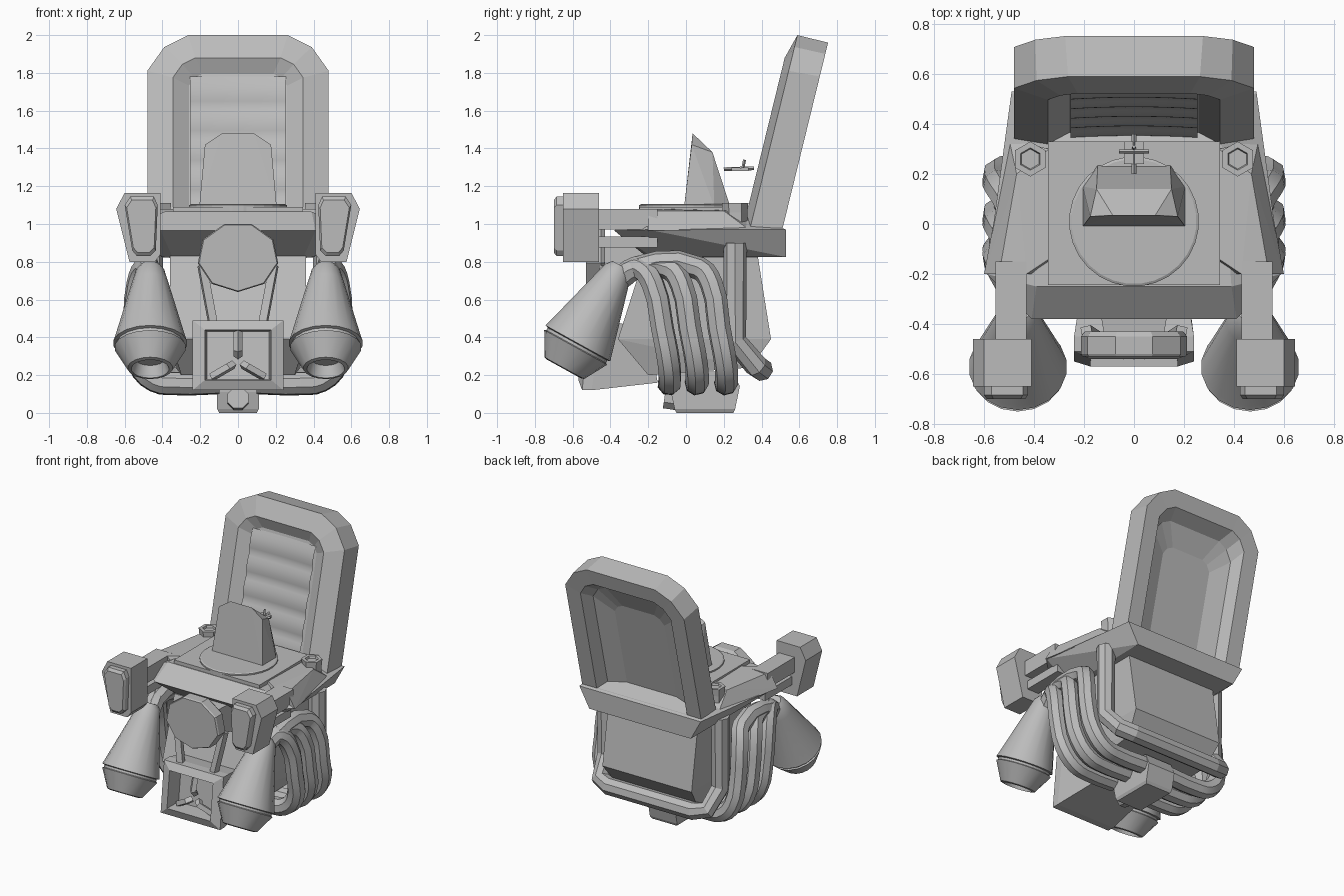
import bpy, bmesh, math
from mathutils import Vector

if "Cube" in bpy.data.objects:
    bpy.data.objects.remove(bpy.data.objects["Cube"], do_unlink=True)

grey = bpy.data.materials.new("plain_grey")
grey.use_nodes = True
grey.diffuse_color = (0.5, 0.5, 0.5, 1)
grey.node_tree.nodes["Principled BSDF"].inputs["Base Color"].default_value = (0.5, 0.5, 0.5, 1)


def finish(name, bm, smooth=False):
    bmesh.ops.recalc_face_normals(bm, faces=bm.faces)
    me = bpy.data.meshes.new(name)
    bm.to_mesh(me)
    bm.free()
    me.materials.append(grey)
    if smooth:
        me.shade_smooth()
        me.set_sharp_from_angle(angle=math.radians(32))
    ob = bpy.data.objects.new(name, me)
    bpy.context.scene.collection.objects.link(ob)
    return ob


def both(points):
    return points + [(-x, y, z) for x, y, z in points]


def hull(name, points):
    bm = bmesh.new()
    for p in points:
        bm.verts.new(p)
    res = bmesh.ops.convex_hull(bm, input=bm.verts)
    loose = {v for v in res["geom_interior"] + res["geom_unused"] if isinstance(v, bmesh.types.BMVert)}
    bmesh.ops.delete(bm, geom=list(loose), context='VERTS')
    bmesh.ops.dissolve_limit(bm, angle_limit=0.02, verts=bm.verts, edges=bm.edges)
    return finish(name, bm)


def box(name, x0, x1, y0, y1, z0, z1):
    return hull(name, [(x, y, z) for x in (x0, x1) for y in (y0, y1) for z in (z0, z1)])


def loft(name, rings, smooth=False):
    bm = bmesh.new()
    loops = [[bm.verts.new(p) for p in r] for r in rings]
    n = len(loops[0])
    for a, b in zip(loops, loops[1:]):
        for i in range(n):
            bm.faces.new((a[i], a[(i + 1) % n], b[(i + 1) % n], b[i]))
    bm.faces.new(loops[0])
    bm.faces.new(loops[-1])
    return finish(name, bm, smooth)


def lathe(name, start, axis, profile, sides, smooth=False):
    # rings of (distance along axis, radius)
    rot = Vector(axis).normalized().to_track_quat('Z', 'Y').to_matrix()
    rings = []
    for t, r in profile:
        ring = []
        for i in range(sides):
            a = 2 * math.pi * (i + 0.5) / sides
            ring.append(Vector(start) + rot @ Vector((r * math.cos(a), r * math.sin(a), t)))
        rings.append(ring)
    return loft(name, rings, smooth)


def tube(name, path, radius, res=2, curved=False):
    cu = bpy.data.curves.new(name, 'CURVE')
    cu.dimensions = '3D'
    cu.bevel_depth = radius
    cu.bevel_resolution = res
    cu.use_fill_caps = True
    cu.resolution_u = 3
    sp = cu.splines.new('BEZIER' if curved else 'POLY')
    points = sp.bezier_points if curved else sp.points
    points.add(len(path) - 1)
    for p, co in zip(points, path):
        if curved:
            p.co = co
            p.handle_left_type = p.handle_right_type = 'AUTO'
        else:
            p.co = (*co, 1)
    tmp = bpy.data.objects.new(name + "_tmp", cu)
    bpy.context.scene.collection.objects.link(tmp)
    dg = bpy.context.evaluated_depsgraph_get()
    me = bpy.data.meshes.new_from_object(tmp.evaluated_get(dg))
    bm = bmesh.new()
    bm.from_mesh(me)
    bpy.data.objects.remove(tmp, do_unlink=True)
    bpy.data.curves.remove(cu)
    bpy.data.meshes.remove(me)
    for f in bm.faces:
        f.smooth = False
    return finish(name, bm, curved)


# Backrest: leaning frame with a hollow on both faces
def lean(x, z, off):
    return (x, 0.345 + 0.245 * (z - 1) + off, z)


def backrest_ring(hw, top, off, c):
    half = [(hw, 0.98), (hw, top - 2.1 * c), (hw - c, top - 0.7 * c), (hw - 2.4 * c, top)]
    return [lean(x, z, off) for x, z in half] + [lean(-x, z, off) for x, z in reversed(half)]


loft("backrest_frame", [
    backrest_ring(0.2, 1.66, 0.045, 0.03), backrest_ring(0.33, 1.8, 0.085, 0.05),
    backrest_ring(0.365, 1.85, 0.17, 0.05),
    backrest_ring(0.48, 1.96, 0.172, 0.085), backrest_ring(0.48, 2.0, 0, 0.09),
    backrest_ring(0.345, 1.88, -0.038, 0.05), backrest_ring(0.26, 1.795, 0.012, 0.03)])

# Ribbed cushion
bm = bmesh.new()
rows, cols = 30, 8
grid = []
for j in range(rows + 1):
    z = 1.0 + 0.78 * j / rows
    row = []
    for i in range(cols + 1):
        u = 2 * i / cols - 1
        rib = 0.013 * abs(math.sin(math.pi * 5 * j / rows))
        row.append(bm.verts.new(lean(0.255 * u, z, 0.008 - rib - 0.008 * u * u)))
    grid.append(row)
for j in range(rows):
    for i in range(cols):
        bm.faces.new((grid[j][i], grid[j][i + 1], grid[j + 1][i + 1], grid[j + 1][i]))
finish("backrest_cushion", bm, True)

# Deck with undercut skirt, top plate and turntable
hull("deck", both([(0.49, 0.53, 0.97), (0.59, -0.2, 0.97), (0.41, -0.38, 0.965),
                   (0.41, 0.53, 0.825), (0.4, -0.18, 0.825), (0.345, -0.2, 0.82),
                   (0.39, -0.25, 1.065), (0.35, 0.33, 1.05)]))
box("top_plate", -0.345, 0.345, -0.245, 0.33, 0.97, 1.09)
lathe("turntable", (0, 0.01, 1.05), (0, 0, 1), [(0, 0.26), (0.05, 0.26), (0.055, 0.25)], 28)
hull("screen", both([(0.205, -0.01, 1.09), (0.175, 0.03, 1.42), (0.085, 0.035, 1.48),
                     (0.15, 0.14, 1.38), (0.205, 0.15, 1.09), (0.145, 0.235, 1.09)]))

# Small hovering instrument behind the screen
box("instrument_body", -0.04, 0.04, 0.24, 0.33, 1.28, 1.3)
tube("instrument_rod", [(0, 0.2, 1.29), (0, 0.36, 1.295)], 0.01, 0)
tube("instrument_mast", [(0, 0.3, 1.29), (0, 0.31, 1.34)], 0.008, 0)
tube("instrument_bar", [(-0.06, 0.29, 1.3), (0.06, 0.29, 1.3)], 0.008, 0)

# Engine body, foot block and its front bolt
hull("engine_body", both([(0.36, -0.22, 0.83), (0.36, 0.38, 0.83), (0.36, -0.36, 0.39),
                          (0.36, 0.45, 0.39), (0.3, -0.2, 0.2), (0.33, 0.34, 0.24)]))
hull("foot_block", both([(0.11, -0.08, 0.22), (0.11, -0.08, 0.11), (0.11, -0.06, 0.02), (0.1, -0.05, 0),
                         (0.1, 0.25, 0), (0.11, 0.26, 0.02), (0.11, 0.285, 0.14), (0.11, 0.25, 0.22)]))
lathe("foot_bolt", (0, -0.05, 0.07), (0, -1, 0.15), [(0, 0.06), (0.065, 0.06)], 8)


# Front drum on a short neck
def drum_ring(k, y):
    angles = [2 * math.pi * i / 9 - math.pi / 2 for i in range(9)]
    return [(0.216 * k * math.cos(a), y, 0.825 + 0.185 * k * math.sin(a)) for a in angles]


loft("front_drum", [drum_ring(0.92, -0.43), drum_ring(1, -0.45), drum_ring(1, -0.52), drum_ring(0.97, -0.53)])
hull("drum_neck", both([(0.12, -0.44, 0.74), (0.12, -0.44, 0.91), (0.16, -0.2, 0.7), (0.16, -0.2, 0.93)]))


# Front box: tapered, with a framed recess holding three prongs
def front_ring(hw, z0, z1, y0, y1):
    return [(-hw, y0, z0), (hw, y0, z0), (hw, y1, z1), (-hw, y1, z1)]


loft("front_box", [front_ring(0.2, 0.16, 0.45, -0.15, -0.2), front_ring(0.24, 0.12, 0.49, -0.5, -0.45),
                   front_ring(0.24, 0.12, 0.49, -0.55, -0.51), front_ring(0.175, 0.175, 0.44, -0.57, -0.54),
                   front_ring(0.165, 0.18, 0.43, -0.45, -0.42)])
for k in range(3):
    a = math.radians(90 + 120 * k)
    d = Vector((math.cos(a), 0, math.sin(a)))
    c = Vector((0, -0.49, 0.27))
    tube("recess_prong", [c + d * 0.03, c + d * 0.06 + Vector((0, -0.03, 0)), c + d * 0.16], 0.024, 0)

# Everything that comes in left and right pairs
for side, s in (("left", 1), ("right", -1)):
    def m(points):
        return [(s * x, y, z) for x, y, z in points]

    # Arm with hand pod
    hull(side + "_armrest", m([(0.34, -0.14, 1.08), (0.43, -0.2, 1.08), (0.54, -0.2, 1.07), (0.47, 0.2, 1.07),
                               (0.34, 0.3, 1.07), (0.34, -0.2, 0.95), (0.6, -0.2, 0.965), (0.5, 0.34, 0.965)]))
    hull(side + "_arm_upper", m([(x, y, z) for x in (0.43, 0.555) for y in (-0.47, -0.15) for z in (0.97, 1.08)]))
    hull(side + "_arm_lower", m([(x, y, z) for x in (0.44, 0.535) for y in (-0.47, -0.15) for z in (0.875, 0.935)]))
    lathe(side + "_arm_knob", (s * 0.415, 0.26, 0.98), (0, 0, 1),
          [(0, 0.065), (0.08, 0.065), (0.13, 0.07), (0.13, 0.045), (0.115, 0.04)], 6)
    pod = [(0.41, 1.165), (0.6, 1.165), (0.645, 1.08), (0.575, 0.8), (0.44, 0.8), (0.41, 0.84)]
    rings = [[(s * (0.52 + (x - 0.52) * k), y, 0.985 + (z - 0.985) * k) for x, z in pod]
             for k, y in ((1, -0.46), (1, -0.65))]
    loft(side + "_hand_pod", rings)
    pad = [(0.445, 1.145), (0.57, 1.145), (0.6, 1.1), (0.56, 0.86), (0.535, 0.83), (0.465, 0.83), (0.435, 0.86),
           (0.425, 1.1)]
    rings = [[(s * (0.51 + (x - 0.51) * k), y, 0.985 + (z - 0.985) * k) for x, z in pad]
             for k, y in ((1, -0.64), (1, -0.685), (0.88, -0.7))]
    loft(side + "_pod_pad", rings)

    # Thruster bell
    lathe(side + "_thruster", (s * 0.465, -0.345, 0.78), (0, -0.48, -0.87),
          [(0, 0.05), (0.03, 0.075), (0.1, 0.095), (0.45, 0.19), (0.47, 0.197), (0.475, 0.18), (0.49, 0.18),
           (0.495, 0.19), (0.62, 0.12), (0.625, 0.1), (0.56, 0.08)], 18, True)

    # Three curved pipes wrapping the engine
    for top, low in ((-0.25, -0.09), (-0.1, 0.055), (0.06, 0.21)):
        tube(side + "_pipe", m([(0.46, -0.35, 0.71), (0.48, -0.27, 0.765), (0.495, top + 0.01, 0.765),
                                (0.53, top + 0.075, 0.68), (0.545, low - 0.035, 0.45),
                                (0.525, low, 0.26), (0.44, low + 0.005, 0.17), (0.33, low, 0.155),
                                (0.1, low, 0.16)]), 0.062, 2, True)

    # Strut from drum to front box
    tube(side + "_front_strut", m([(0.19, -0.43, 0.78), (0.13, -0.47, 0.46)]), 0.03, 0)

# Rear frame bar looping round the back of the engine
rear = [(0.46, 0.26, 0.9), (0.46, 0.26, 0.38), (0.43, 0.37, 0.25), (0.34, 0.4, 0.23)]
tube("rear_frame", rear + [(-x, y, z) for x, y, z in reversed(rear)], 0.062)
